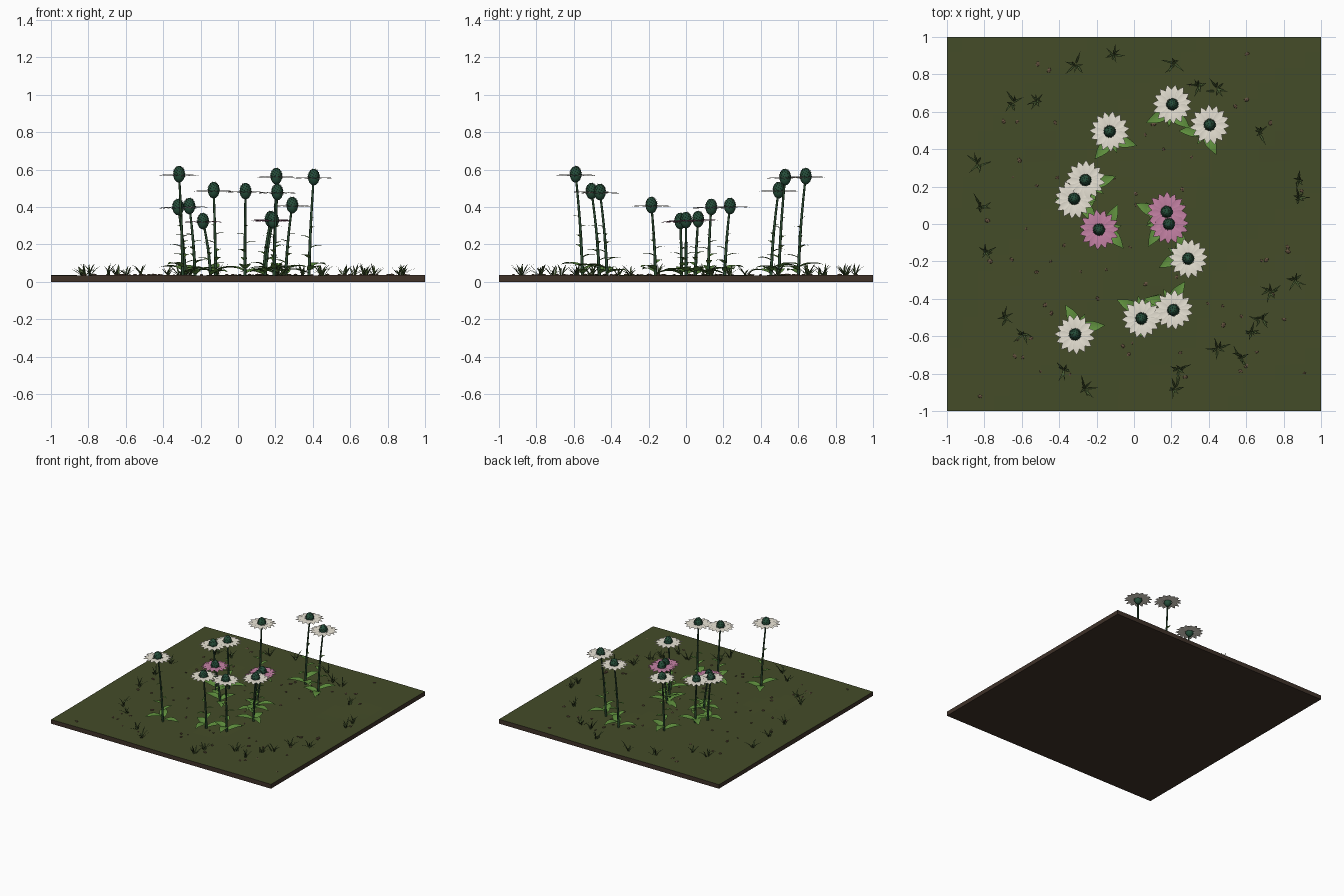
import bpy, bmesh, math, random
from mathutils import Vector, Matrix

if "Cube" in bpy.data.objects:
    bpy.data.objects.remove(bpy.data.objects["Cube"])

random.seed(4)
GROUND = 0.035


def material(name, rgb):
    m = bpy.data.materials.new(name)
    m.diffuse_color = (*rgb, 1)
    m.use_nodes = True
    m.node_tree.nodes["Principled BSDF"].inputs["Base Color"].default_value = m.diffuse_color
    return m


WHITE = material("cream", (0.80, 0.76, 0.66))
PINK = material("pink", (0.55, 0.22, 0.37))
CORE = material("core_green", (0.02, 0.08, 0.045))
SPIKE = material("core_tips", (0.10, 0.06, 0.035))
STEM = material("stem_green", (0.025, 0.07, 0.03))
LEAF = material("leaf_green", (0.12, 0.29, 0.05))
GRASS = material("grass_green", (0.06, 0.10, 0.03))
TURF = material("turf", (0.058, 0.072, 0.022))
SOIL = material("soil", (0.05, 0.032, 0.022))
STONE = material("pebble", (0.13, 0.085, 0.05))


def finish(bm, name, *mats, smooth=True):
    me = bpy.data.meshes.new(name)
    for f in bm.faces:
        f.smooth = smooth
    bm.to_mesh(me)
    bm.free()
    for m in mats:
        me.materials.append(m)
    ob = bpy.data.objects.new(name, me)
    bpy.context.collection.objects.link(ob)
    return ob


def blade(bm, base, ang, length, width, slope, droop, fold=0.0, power=1.0, n=6):
    """Tapered folded strip: petals, leaves and grass blades."""
    out = Vector((math.cos(ang), math.sin(ang), 0))
    side = Vector((-out.y, out.x, 0))
    rows = []
    for i in range(n + 1):
        t = i / n
        c = base + out * length * t
        c.z += length * (slope * t - droop * t * t)
        w = width / 2 * max(math.sin(math.pi * (0.08 + 0.92 * t) ** power), 0.03)
        up = Vector((0, 0, fold * w))
        rows.append([bm.verts.new(p) for p in (c - side * w + up, c, c + side * w + up)])
    for a, b in zip(rows, rows[1:]):
        for k in range(2):
            bm.faces.new((a[k], a[k + 1], b[k + 1], b[k]))


# Ground slab with a gently uneven grassy top
bm = bmesh.new()
bmesh.ops.create_grid(bm, x_segments=24, y_segments=24, size=1)
for v in bm.verts:
    v.co.z = GROUND + 0.003 * math.sin(5 * v.co.x + 1) * math.cos(4 * v.co.y)
rim = [e for e in bm.edges if e.is_boundary]
ext = bmesh.ops.extrude_edge_only(bm, edges=rim)["geom"]
for g in ext:
    if isinstance(g, bmesh.types.BMVert):
        g.co.z = 0
    elif isinstance(g, bmesh.types.BMFace):
        g.material_index = 1
low = [e for e in bm.edges if e.verts[0].co.z == 0 and e.verts[1].co.z == 0]
for f in bmesh.ops.contextual_create(bm, geom=low)["faces"]:
    f.material_index = 1
bmesh.ops.recalc_face_normals(bm, faces=bm.faces)
finish(bm, "ground", TURF, SOIL, smooth=False)

# Flowers: head x, y, z, angle of first basal leaf (degrees), pink?
FLOWERS = [
    (0.205, 0.64, 0.565, 205, 0), (0.405, 0.53, 0.56, 180, 0), (-0.13, 0.495, 0.49, 230, 0),
    (-0.26, 0.235, 0.405, 265, 0), (-0.32, 0.135, 0.40, 305, 0), (0.29, -0.185, 0.41, 95, 0),
    (0.04, -0.505, 0.485, 40, 0), (0.21, -0.46, 0.48, 55, 0), (-0.315, -0.59, 0.575, 5, 0),
    (-0.187, -0.03, 0.325, -50, 1), (0.175, 0.065, 0.335, 155, 1), (0.187, 0.0, 0.33, 125, 1),
]
stems, leaves, cores, tips = (bmesh.new() for _ in range(4))
petals = [bmesh.new(), bmesh.new()]
for x, y, z, a0, pink in FLOWERS:
    head = Vector((x, y, z))
    base = Vector((x, y, 0)) - Vector((x, y, 0)).normalized() * 0.042
    base.z = GROUND - 0.005

    def on_stem(t):
        p = base.lerp(head, t)
        flat = Vector((x, y, 0)).normalized()
        return p - flat * 0.006 * math.sin(math.pi * t)

    # Stem tube
    rings = []
    for i in range(9):
        t = i / 8
        r = 0.0085 - 0.003 * t
        c = on_stem(t)
        rings.append([stems.verts.new(c + Vector((r * math.cos(k * math.pi / 4), r * math.sin(k * math.pi / 4), 0)))
                      for k in range(8)])
    for a, b in zip(rings, rings[1:]):
        for k in range(8):
            stems.faces.new((a[k], a[k - 7], b[k - 7], b[k]))

    # Basal leaves, then smaller leaves spiralling up the stem
    for k in range(3):
        blade(leaves, on_stem(0.03 + 0.03 * k), math.radians(a0 + 115 * k), 0.14, 0.062,
              0.45, 0.35, 0.25, 0.85, 8)
    for k in range(5):
        t = 0.18 + 0.1 * k
        blade(leaves, on_stem(t), math.radians(a0 + 60 + 137.5 * k), 0.085 - 0.011 * k,
              0.032 - 0.004 * k, 0.6, 0.4, 0.25, 0.85)

    # Egg-shaped core with rows of tiny tips
    bmesh.ops.create_uvsphere(cores, u_segments=20, v_segments=14, radius=1,
                              matrix=Matrix.Translation(head) @ Matrix.Diagonal((0.031, 0.031, 0.044, 1)))
    for k in range(70):
        u = 0.97 - 1.25 * k / 69
        s = math.sqrt(1 - u * u)
        d = Vector((s * math.cos(2.4 * k), s * math.sin(2.4 * k), u))
        p = head + Vector((d.x * 0.031, d.y * 0.031, d.z * 0.044))
        bmesh.ops.create_cone(tips if k % 4 == 0 else cores, segments=5, radius1=0.003, radius2=0.0005,
                              depth=0.008, cap_ends=False,
                              matrix=Matrix.Translation(p) @ d.to_track_quat('Z', 'Y').to_matrix().to_4x4())

    # Ray petals
    turn = random.uniform(0, 6)
    for k in range(15):
        a = turn + k * math.tau / 15
        o = head + Vector((math.cos(a) * 0.02, math.sin(a) * 0.02, -0.008 + 0.002 * (k % 2)))
        blade(petals[pink], o, a, 0.086 + random.uniform(-0.002, 0.003), 0.036, 0.12, 0.12, 0.15, 1.35, 8)

finish(stems, "stems", STEM)
finish(leaves, "leaves", LEAF)
finish(cores, "flower_cores", CORE)
finish(tips, "core_tips", SPIKE)
finish(petals[0], "white_petals", WHITE)
finish(petals[1], "pink_petals", PINK)

# Grass tufts around the edge of the plot
TUFTS = [
    (-0.31, 0.85), (-0.11, 0.90), (0.21, 0.86), (0.34, 0.74), (0.44, 0.72), (-0.65, 0.65), (-0.52, 0.65),
    (0.67, 0.49), (-0.83, 0.32), (-0.82, 0.09), (0.88, 0.23), (0.88, 0.14), (-0.79, -0.15), (0.86, -0.30),
    (0.73, -0.36), (0.68, -0.51), (0.62, -0.58), (0.45, -0.67), (0.57, -0.71), (0.24, -0.78), (0.22, -0.88),
    (-0.26, -0.88), (-0.37, -0.78), (-0.69, -0.50), (-0.60, -0.59),
]
bm = bmesh.new()
for x, y in TUFTS:
    turn = random.uniform(0, 6)
    for k in range(7):
        spread = random.uniform(0.025, 0.075)
        rise = random.uniform(0.03, 0.07)
        blade(bm, Vector((x + random.uniform(-.01, .01), y + random.uniform(-.01, .01), GROUND - 0.004)),
              turn + k * 0.9 + random.uniform(-.3, .3), spread, 0.010,
              1.5 * rise / spread, 0.5 * rise / spread, 0.3, 0.7)
finish(bm, "grass_tufts", GRASS)

# Scattered pebbles
bm = bmesh.new()
for _ in range(75):
    r = random.uniform(0.006, 0.014)
    p = Vector((random.uniform(-.93, .93), random.uniform(-.93, .93), GROUND + 0.002))
    bmesh.ops.create_icosphere(bm, subdivisions=1, radius=r, matrix=Matrix.Translation(p)
                               @ Matrix.Rotation(random.uniform(0, 6), 4, 'Z')
                               @ Matrix.Diagonal((1.2, 0.85, 0.55, 1)))
finish(bm, "pebbles", STONE, smooth=False)
